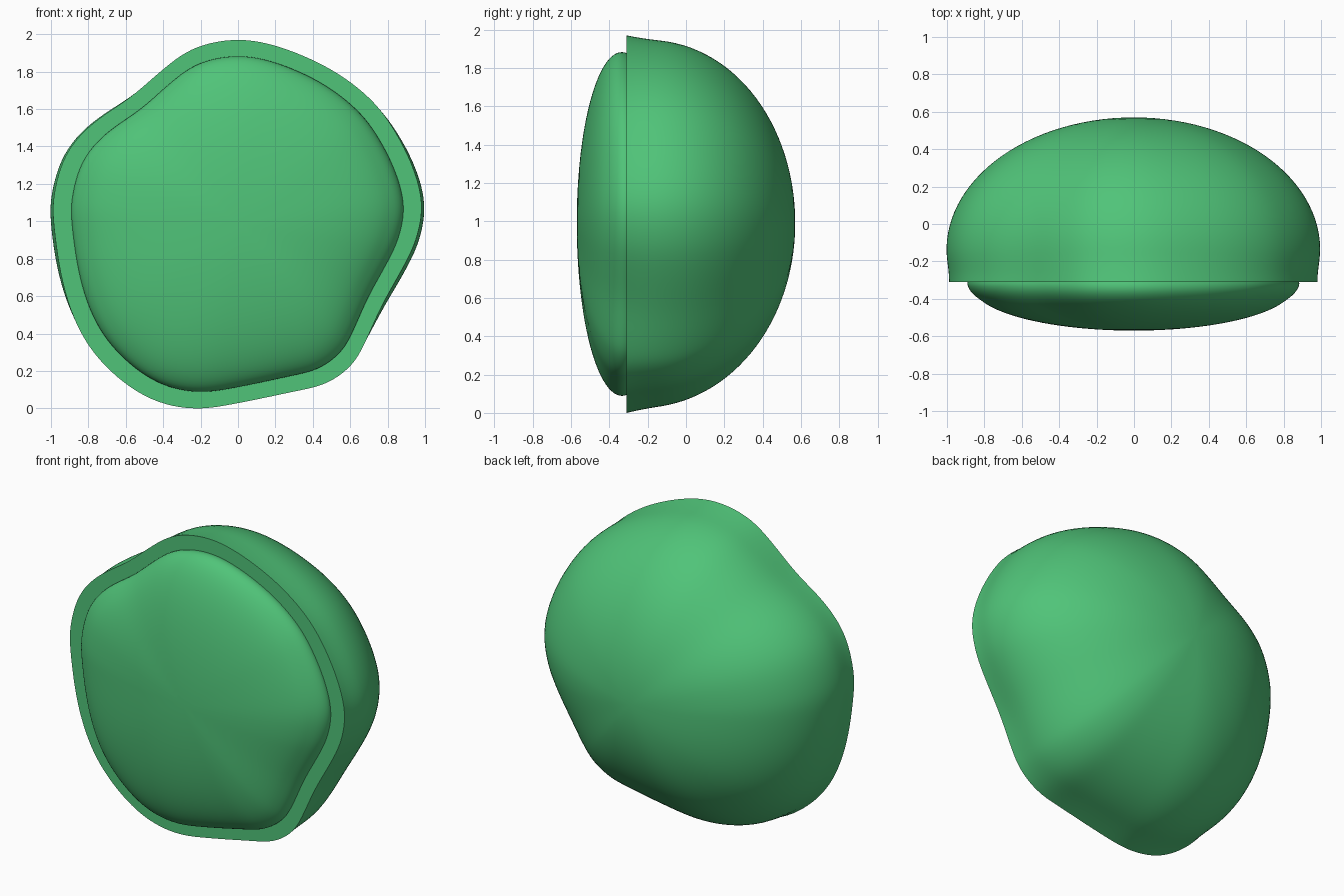
import bpy, bmesh, math
from mathutils import Vector

if "Cube" in bpy.data.objects:
    bpy.data.objects.remove(bpy.data.objects["Cube"])

CZ = 0.99        # height of the centre of the lobed outline
RIM_Y = -0.31    # plane of the flat front rim

# lobed outline seen from the front (x, z)
OUTLINE = [(-.03, 1.972), (.2, 1.942), (.49, 1.823), (.71, 1.665), (.845, 1.495), (.95, 1.29),
           (1.0, 1.09), (.967, .9), (.89, .74), (.775, .54), (.682, .34), (.605, .22),
           (.468, .127), (.28, .085), (.01, .03), (-.23, -.005), (-.47, .045), (-.69, .195),
           (-.85, .395), (-.95, .66), (-.998, .96), (-1.0, 1.14), (-.935, 1.36),
           (-.79, 1.527), (-.58, 1.665), (-.42, 1.80), (-.25, 1.922)]


def smooth_loop(pts, sub=6):
    """Closed Catmull-Rom curve through the points, lightly relaxed."""
    p = [Vector(q) for q in pts]
    n, out = len(p), []
    for i in range(n):
        a, b, c, d = p[i - 1], p[i], p[(i + 1) % n], p[(i + 2) % n]
        for k in range(sub):
            t = k / sub
            out.append(0.5 * (2 * b + (c - a) * t + (2 * a - 5 * b + 4 * c - d) * t * t
                              + (3 * b - a - 3 * c + d) * t ** 3))
    m = len(out)
    for _ in range(6):
        out = [out[i] * 0.5 + (out[i - 1] + out[(i + 1) % m]) * 0.25 for i in range(m)]
    return [v - Vector((0, CZ)) for v in out]


LOOP = smooth_loop(OUTLINE)


def lobed_dome(name, rings, tip_y, radius, mat):
    """Stack of scaled outlines (y, radius) closed by a tip point and a flat cap."""
    bm = bmesh.new()
    rows = []
    for y, r in rings:
        row = []
        for v in LOOP:
            d = v.normalized()
            f = radius(d, v.length, y) * r
            row.append(bm.verts.new((d.x * f, y, CZ + d.y * f)))
        rows.append(row)
    n = len(LOOP)
    for a, b in zip(rows, rows[1:]):
        for i in range(n):
            j = (i + 1) % n
            bm.faces.new((a[i], a[j], b[j], b[i]))
    tip = bm.verts.new((0, tip_y, CZ))
    for i in range(n):
        bm.faces.new((rows[-1][i], rows[-1][(i + 1) % n], tip))
    bm.faces.new(rows[0])
    bmesh.ops.recalc_face_normals(bm, faces=bm.faces)
    me = bpy.data.meshes.new(name)
    bm.to_mesh(me)
    bm.free()
    ob = bpy.data.objects.new(name, me)
    bpy.context.collection.objects.link(ob)
    me.materials.append(mat)
    bpy.ops.object.select_all(action='DESELECT')
    ob.select_set(True)
    bpy.context.view_layer.objects.active = ob
    bpy.ops.object.shade_smooth_by_angle(angle=math.radians(40))
    return ob


def back_radius(d, length, y):
    """Lobes fade with depth, sides swell behind the rim, top and underside tuck in."""
    t = y - RIM_Y
    s = min(t / 0.18, 1)
    s = s * s * (3 - 2 * s)
    fade = 0.3 * (1 - math.exp(-t / 0.4))
    length += (0.97 - length) * fade
    low = 0.09 * (1 - math.exp(-t / 0.4)) * max(0, -d.y) ** 2
    high = 0.06 * (1 - math.exp(-t / 0.3)) * max(0, d.y) ** 2
    return length * (1 - 0.015 * d.x ** 2) * (1 + 0.018 * d.x ** 2 * s - low - high)


def front_radius(d, length, y):
    """The cushion's sides slope in from the rim sooner than its top and bottom."""
    slope = 0.04 * min(1, max(0, (RIM_Y - y) / 0.1))
    return length * 0.911 * (1 - (0.02 + slope) * d.x ** 2)


green = bpy.data.materials.new("green")
green.diffuse_color = (0.08, 0.55, 0.19, 1)
green.use_nodes = True
green.node_tree.nodes["Principled BSDF"].inputs["Base Color"].default_value = green.diffuse_color

# rounded back shell with a flat front rim
STEPS = 28
back = [(RIM_Y + 0.18 * k / 6, 1.0) for k in range(6)]
back += [(-0.13 + 0.70 * math.sin(a), math.cos(a))
         for a in (math.pi / 2 * k / STEPS for k in range(STEPS))]
lobed_dome("back_shell", back, 0.57, back_radius, green)

# shallow cushion bulging from the front
front = [(-0.335 - 0.235 * math.sin(a), math.cos(a))
         for a in (-0.13 + (math.pi / 2 + 0.13) * k / STEPS for k in range(STEPS))]
lobed_dome("front_cushion", front, -0.57, front_radius, green)
